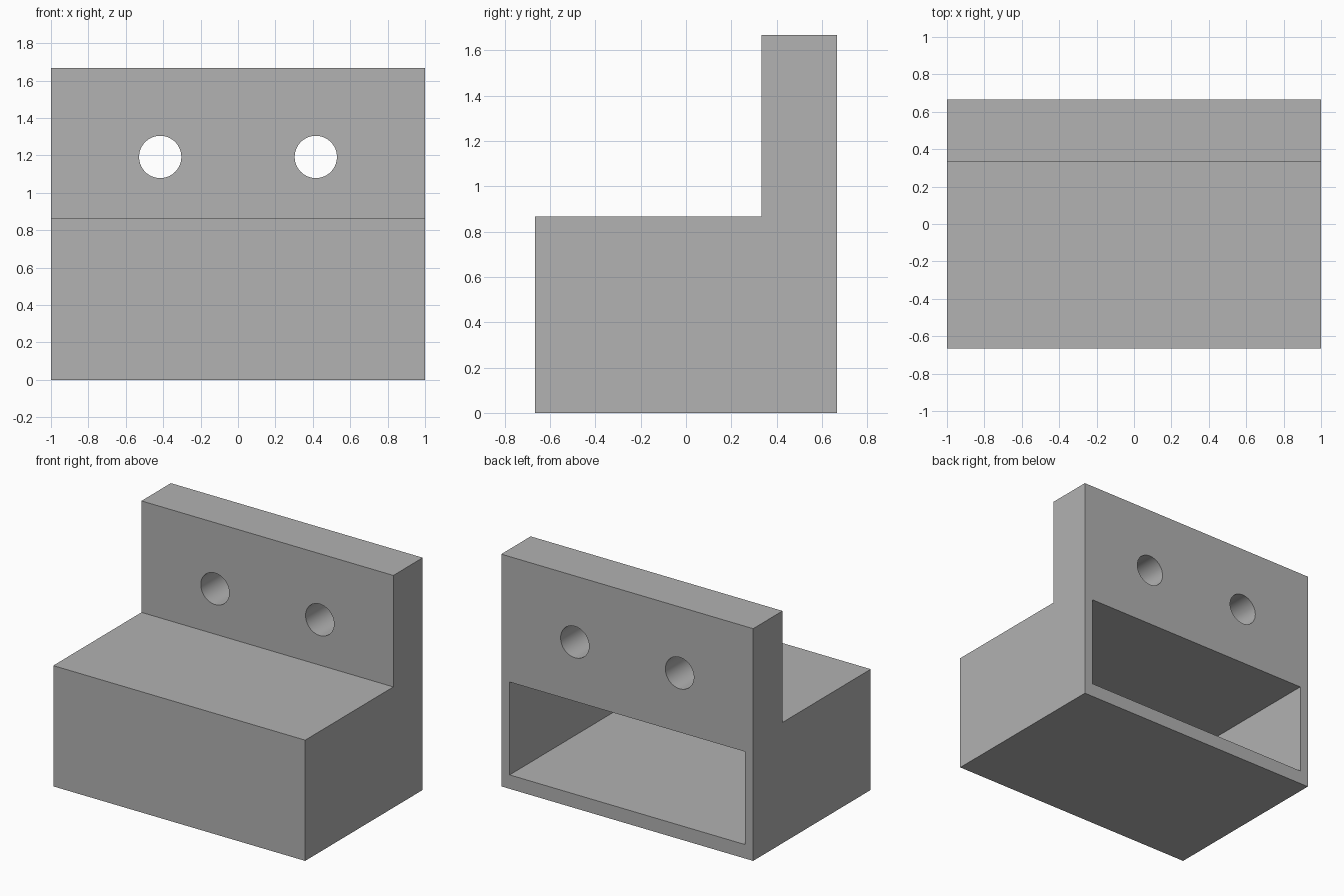
import bpy, bmesh
from mathutils import Matrix

if "Cube" in bpy.data.objects:
    bpy.data.objects.remove(bpy.data.objects["Cube"], do_unlink=True)

U = 1 / 15                      # base module
HALF_W, HALF_D = 15 * U, 10 * U
SEAT_Z, TOP_Z, BACK_T = 13 * U, 25 * U, 5 * U

grey = bpy.data.materials.new("plain grey")
grey.use_nodes = True
colour = (0.445, 0.445, 0.445, 1)
grey.diffuse_color = colour
grey.node_tree.nodes["Principled BSDF"].inputs["Base Color"].default_value = colour


def add_object(name, bm):
    bmesh.ops.recalc_face_normals(bm, faces=bm.faces)
    mesh = bpy.data.meshes.new(name)
    bm.to_mesh(mesh)
    bm.free()
    mesh.materials.append(grey)
    obj = bpy.data.objects.new(name, mesh)
    bpy.context.collection.objects.link(obj)
    return obj


def cut(target, cutter):
    cutter.hide_render = True
    mod = target.modifiers.new("cut", "BOOLEAN")
    mod.operation, mod.solver, mod.object = "DIFFERENCE", "EXACT", cutter
    bpy.context.view_layer.objects.active = target
    bpy.ops.object.modifier_apply(modifier=mod.name)
    bpy.data.objects.remove(cutter, do_unlink=True)


# L-shaped body: side profile extruded across the width
step_y = HALF_D - BACK_T
profile = [(-HALF_D, 0), (HALF_D, 0), (HALF_D, TOP_Z),
           (step_y, TOP_Z), (step_y, SEAT_Z), (-HALF_D, SEAT_Z)]
bm = bmesh.new()
face = bm.faces.new([bm.verts.new((-HALF_W, y, z)) for y, z in profile])
ext = bmesh.ops.extrude_face_region(bm, geom=[face])["geom"]
bmesh.ops.translate(bm, vec=(2 * HALF_W, 0, 0),
                    verts=[v for v in ext if isinstance(v, bmesh.types.BMVert)])
body = add_object("bracket_body", bm)

# Rectangular pocket, open at the back
wall, floor = U, 1.5 * U
front, back = -HALF_D + wall, HALF_D + 0.1
bm = bmesh.new()
bmesh.ops.create_cube(bm, size=1)
bmesh.ops.scale(bm, vec=(2 * (HALF_W - wall), back - front, SEAT_Z - 2 * floor), verts=bm.verts)
bmesh.ops.translate(bm, vec=(0, (front + back) / 2, SEAT_Z / 2), verts=bm.verts)
cut(body, add_object("pocket_cutter", bm))

# Two round holes through the upright plate
for side in (-1, 1):
    bm = bmesh.new()
    bmesh.ops.create_cone(bm, cap_ends=True, segments=64, radius1=0.113,
                          radius2=0.113, depth=BACK_T + 0.2)
    bmesh.ops.rotate(bm, matrix=Matrix.Rotation(1.5707963, 3, "X"), verts=bm.verts)
    bmesh.ops.translate(bm, vec=(side * 0.416, HALF_D - BACK_T / 2, 1.192), verts=bm.verts)
    cut(body, add_object("hole_cutter", bm))

# Smooth hole walls, crisp edges elsewhere
bpy.ops.object.select_all(action="DESELECT")
body.select_set(True)
bpy.context.view_layer.objects.active = body
bpy.ops.object.shade_smooth_by_angle()
